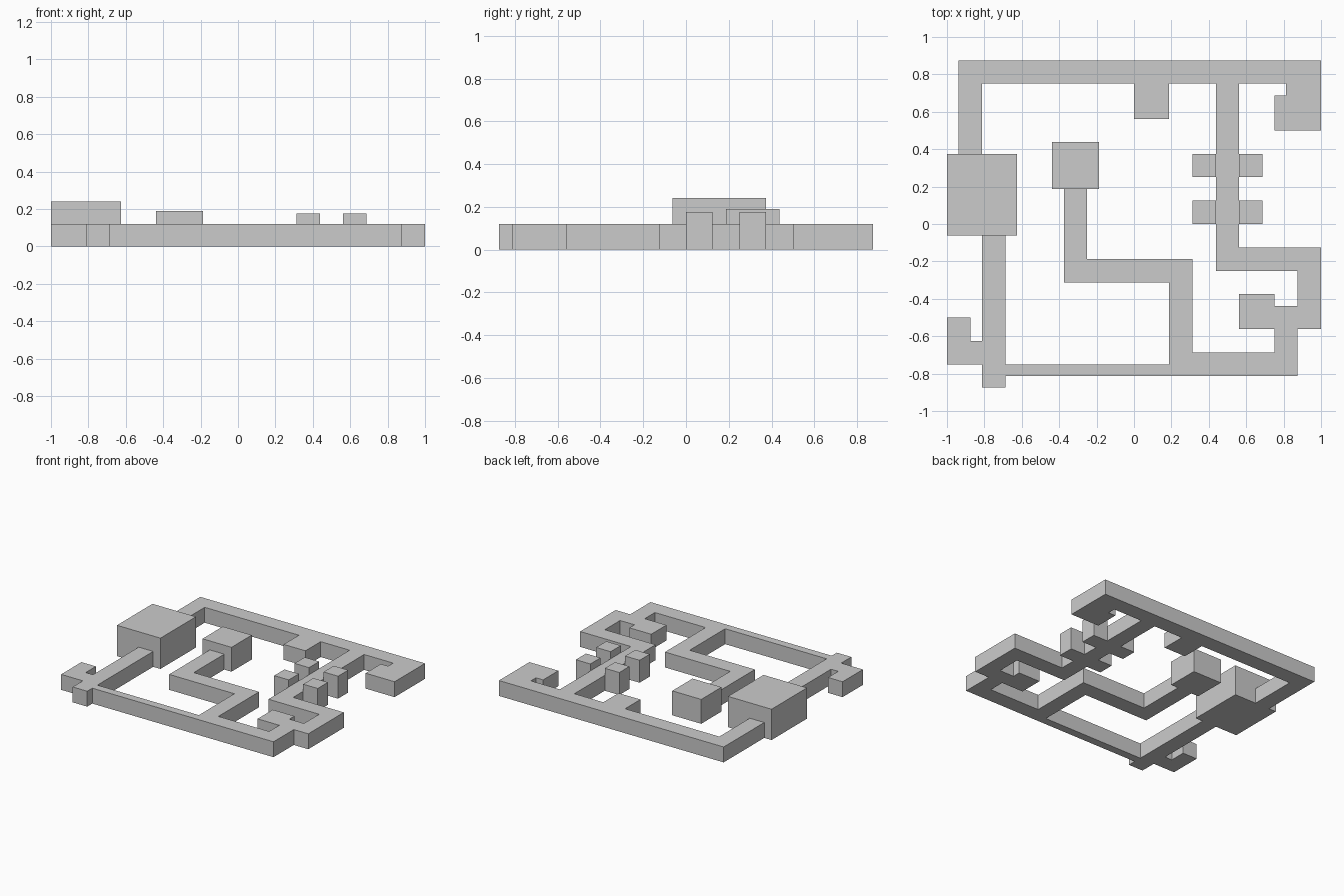
import bpy, bmesh

if "Cube" in bpy.data.objects:
    bpy.data.objects.remove(bpy.data.objects["Cube"])

U = 1 / 16      # plan grid step
WALL = 0.12     # corridor height


def build(name, rects, height):
    """Merge grid rectangles (x0, x1, y0, y1) into one plan and extrude it."""
    cells = {(x, y) for x0, x1, y0, y1 in rects
             for x in range(x0, x1) for y in range(y0, y1)}
    bm = bmesh.new()
    verts = {}

    def corner(x, y):
        if (x, y) not in verts:
            verts[x, y] = bm.verts.new((x * U, y * U, 0))
        return verts[x, y]

    for x, y in sorted(cells):
        bm.faces.new([corner(x, y), corner(x + 1, y),
                      corner(x + 1, y + 1), corner(x, y + 1)])
    base = bm.faces[:]
    top = bmesh.ops.extrude_face_region(bm, geom=base, use_keep_orig=True)["geom"]
    for v in top:
        if isinstance(v, bmesh.types.BMVert):
            v.co.z = height
    bmesh.ops.recalc_face_normals(bm, faces=bm.faces[:])
    bmesh.ops.dissolve_limit(bm, angle_limit=0.01, verts=bm.verts[:], edges=bm.edges[:])
    mesh = bpy.data.meshes.new(name)
    bm.to_mesh(mesh)
    bm.free()
    obj = bpy.data.objects.new(name, mesh)
    bpy.context.collection.objects.link(obj)
    return obj


# North corridor with west leg, stub room and hooked corner room
build("north_corridor", [(-15, 16, 12, 14), (-15, -13, 6, 12), (0, 3, 9, 12),
                         (13, 16, 8, 12), (12, 13, 8, 11)], WALL)

# East corridor stepping down to the south-east room
build("east_corridor", [(7, 9, -4, 12), (9, 16, -4, -2), (14, 16, -9, -4),
                        (12, 14, -9, -7), (9, 12, -9, -6)], WALL)

# South corridor, thin on the west half
build("south_corridor", [(-11, 3, -13, -12), (3, 14, -13, -11),
                         (12, 14, -11, -9)], WALL)

# Zigzag corridor to the inner room
build("inner_corridor", [(3, 5, -11, -3), (-6, 3, -5, -3), (-6, -4, -3, 3),
                         (3, 5, -12, -11)][:3], WALL)

# West corridor with its hooked side passage
build("west_corridor", [(-13, -11, -14, -1), (-16, -13, -12, -10),
                        (-16, -14, -10, -8)], WALL)

# Taller rooms
build("great_room", [(-16, -10, -1, 6)], 0.24)
build("inner_room", [(-7, -3, 3, 7)], 0.19)

# Four cells flanking the east corridor
for row, y in (("south", 0), ("north", 4)):
    for side, x in (("left", 5), ("right", 9)):
        build(f"cell_{row}_{side}", [(x, x + 2, y, y + 2)], 0.175)
